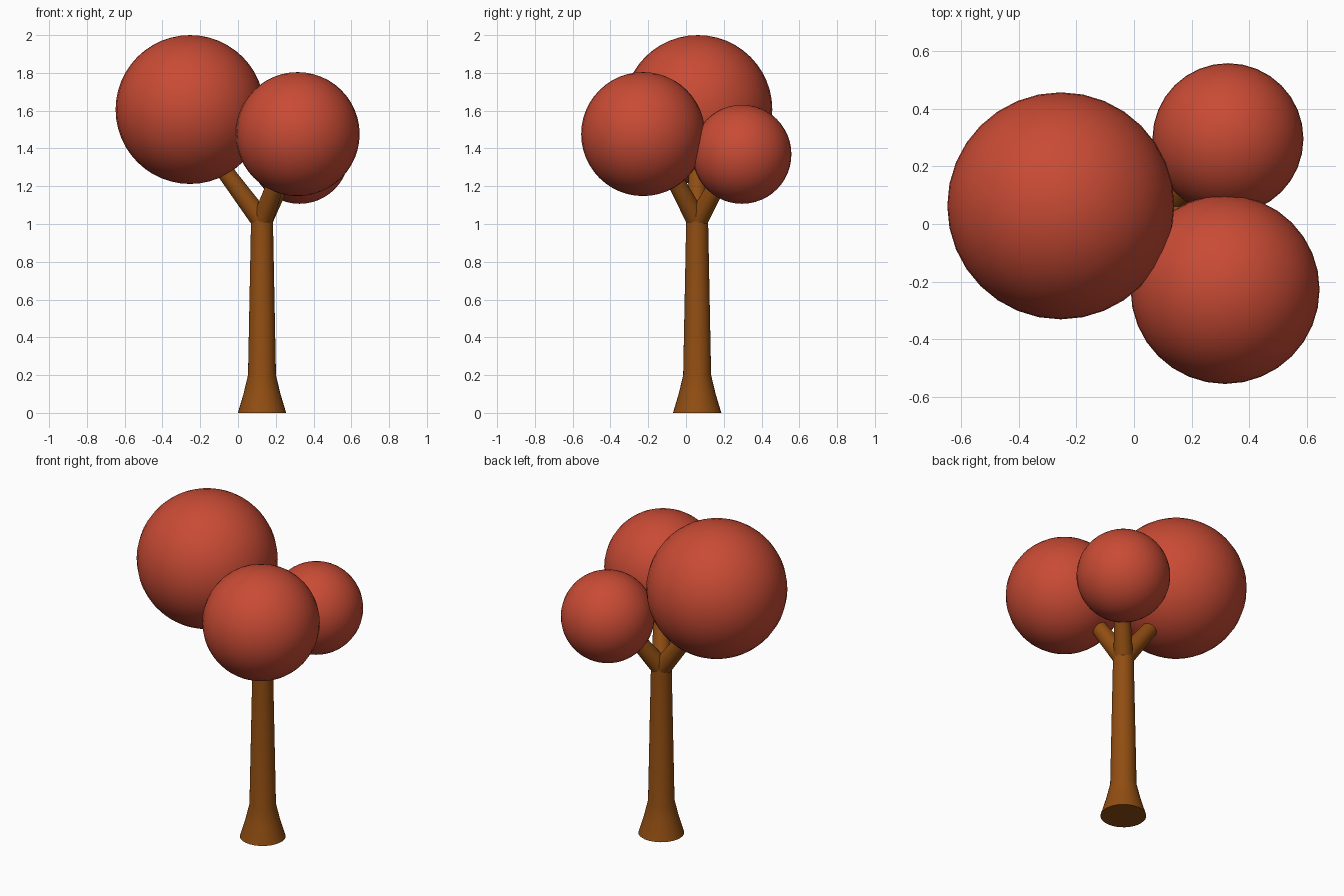
import bpy, bmesh, math
from mathutils import Vector

if "Cube" in bpy.data.objects:
    bpy.data.objects.remove(bpy.data.objects["Cube"])


def material(name, rgb):
    m = bpy.data.materials.new(name)
    m.diffuse_color = (*rgb, 1)
    m.use_nodes = True
    m.node_tree.nodes["Principled BSDF"].inputs["Base Color"].default_value = m.diffuse_color
    return m


bark = material("bark", (0.28, 0.075, 0.006))
leaf = material("red_leaves", (0.58, 0.07, 0.035))


def swept_tube(name, stations, sides=32):
    """Capped tube through (point, radius) stations, square to its overall direction."""
    pts = [Vector(p) for p, _ in stations]
    turn = (pts[-1] - pts[0]).to_track_quat('Z', 'Y')
    bm = bmesh.new()
    rings = []
    for p, (_, r) in zip(pts, stations):
        rings.append([bm.verts.new(p + turn @ Vector((r * math.cos(a), r * math.sin(a), 0)))
                      for a in (math.tau * i / sides for i in range(sides))])
    for lo, hi in zip(rings, rings[1:]):
        for i in range(sides):
            j = (i + 1) % sides
            bm.faces.new((lo[i], lo[j], hi[j], hi[i]))
    bm.faces.new(rings[0][::-1])
    bm.faces.new(rings[-1])
    me = bpy.data.meshes.new(name)
    bm.to_mesh(me)
    bm.free()
    ob = bpy.data.objects.new(name, me)
    bpy.context.collection.objects.link(ob)
    me.materials.append(bark)
    bpy.ops.object.select_all(action='DESELECT')
    bpy.context.view_layer.objects.active = ob
    ob.select_set(True)
    bpy.ops.object.shade_smooth_by_angle(angle=math.radians(40))
    return ob


# Trunk with flared foot
cx, cy = 0.127, 0.059
profile = [(0, 0.128), (0.1, 0.098), (0.2, 0.074), (1.02, 0.058)]
swept_tube("trunk", [((cx, cy, z), r) for z, r in profile])

# Three branches from the fork, each ending inside its ball of leaves
fork = (cx, cy, 1.015)
for name, tip in (("left_branch", (-0.13, 0.06, 1.36)),
                  ("front_branch", (0.24, -0.105, 1.32)),
                  ("back_branch", (0.26, 0.205, 1.28))):
    swept_tube(name, [(fork, 0.055), (tip, 0.042)])

# Balls of leaves
for name, loc, r in (("left_foliage", (-0.254, 0.063, 1.606), 0.394),
                     ("front_foliage", (0.316, -0.227, 1.476), 0.328),
                     ("back_foliage", (0.326, 0.296, 1.369), 0.262)):
    bpy.ops.mesh.primitive_uv_sphere_add(segments=32, ring_count=24, radius=r, location=loc)
    ball = bpy.context.object
    ball.name = name
    ball.data.materials.append(leaf)
    bpy.ops.object.shade_smooth()
